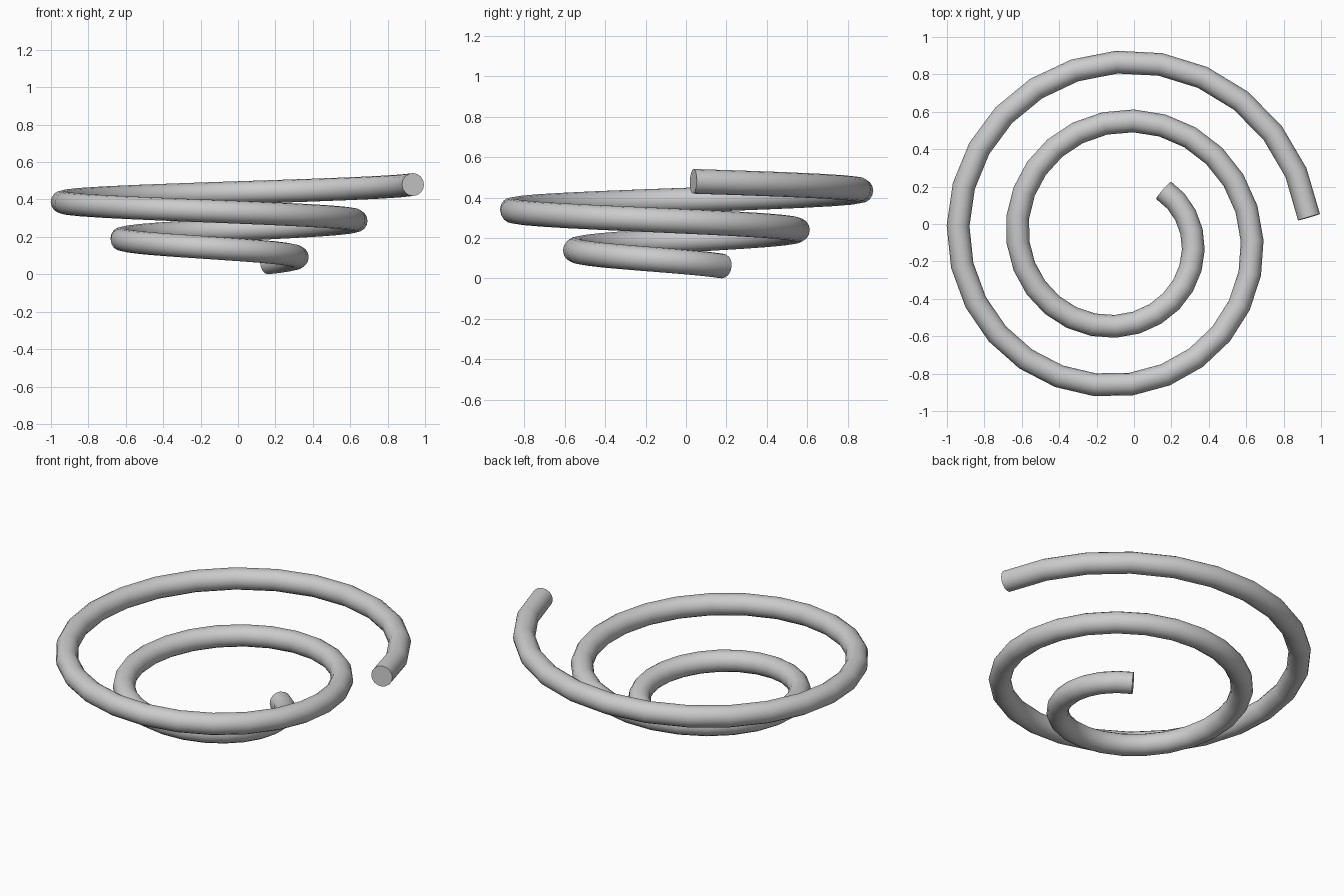
import bpy
from math import sin, cos, radians

cube = bpy.data.objects.get("Cube")
if cube:
    bpy.data.objects.remove(cube, do_unlink=True)

# Plain grey material
GREY = (0.6, 0.6, 0.6, 1.0)
grey = bpy.data.materials.new("light_grey")
grey.use_nodes = True
grey.diffuse_color = GREY
bsdf = next(n for n in grey.node_tree.nodes if n.type == 'BSDF_PRINCIPLED')
bsdf.inputs["Base Color"].default_value = GREY

# Spiral layout: widens and climbs evenly, clockwise from above
SEGMENTS = 54
STEP = radians(14.1)
START = radians(47.8)
CENTRE_X, CENTRE_Y = -0.075, -0.077
R_INNER, R_OUTER = 0.347, 1.017
TUBE = 0.061
Z_LOW, Z_HIGH = TUBE, 0.48


def spiral_point(i):
    t = i / SEGMENTS
    angle = START - i * STEP
    r = R_INNER + (R_OUTER - R_INNER) * t
    z = Z_LOW + (Z_HIGH - Z_LOW) * t
    return (CENTRE_X + r * cos(angle), CENTRE_Y + r * sin(angle), z, 1.0)


# Round tube swept along the spiral, with closed ends
curve = bpy.data.curves.new("spiral_tube", 'CURVE')
curve.dimensions = '3D'
curve.twist_mode = 'Z_UP'
curve.bevel_depth = TUBE
curve.bevel_resolution = 6
curve.use_fill_caps = True
spline = curve.splines.new('POLY')
spline.points.add(SEGMENTS)
for i, point in enumerate(spline.points):
    point.co = spiral_point(i)
curve.materials.append(grey)

tube = bpy.data.objects.new("spiral_tube", curve)
bpy.context.collection.objects.link(tube)
bpy.ops.object.select_all(action='DESELECT')
tube.select_set(True)
bpy.context.view_layer.objects.active = tube
bpy.ops.object.convert(target='MESH')

# Smooth sides, crisp end caps
bpy.ops.object.shade_smooth_by_angle(angle=radians(40))
